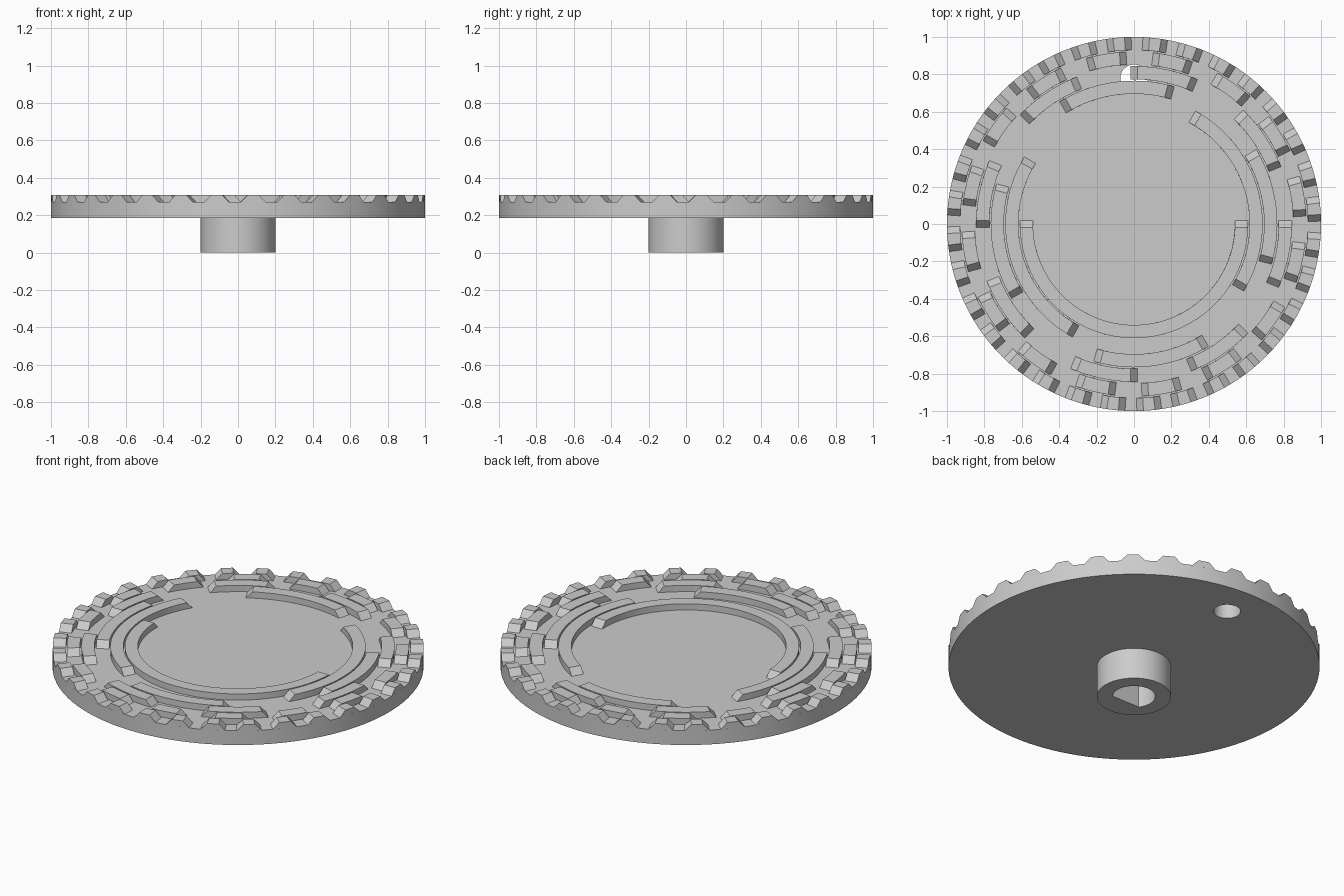
import bpy, bmesh, math

cube = bpy.data.objects.get("Cube")
if cube:
    bpy.data.objects.remove(cube, do_unlink=True)

PLATE_BOTTOM, PLATE_TOP, TOOTH_TOP = 0.185, 0.27, 0.307
TRACKS, INNER, WIDTH, PITCH = 6, 0.54, 0.07, 0.078
RAMP = 0.0175  # half the run of each sloped tooth end

grey = bpy.data.materials.new("plain_grey")
grey.use_nodes = True
grey.diffuse_color = (0.6, 0.6, 0.6, 1)
grey.node_tree.nodes["Principled BSDF"].inputs["Base Color"].default_value = (0.6, 0.6, 0.6, 1)


def finish(name, bm):
    bmesh.ops.recalc_face_normals(bm, faces=bm.faces)
    mesh = bpy.data.meshes.new(name)
    bm.to_mesh(mesh)
    bm.free()
    obj = bpy.data.objects.new(name, mesh)
    bpy.context.collection.objects.link(obj)
    mesh.materials.append(grey)
    return obj


def select(obj):
    bpy.ops.object.select_all(action='DESELECT')
    obj.select_set(True)
    bpy.context.view_layer.objects.active = obj


def smooth(obj):
    select(obj)
    bpy.ops.object.shade_smooth_by_angle(angle=math.radians(25))


def prism(name, outline, z0, z1):
    bm = bmesh.new()
    low = [bm.verts.new((x, y, z0)) for x, y in outline]
    high = [bm.verts.new((x, y, z1)) for x, y in outline]
    bm.faces.new(low)
    bm.faces.new(high)
    for i in range(len(low)):
        j = (i + 1) % len(low)
        bm.faces.new((low[i], low[j], high[j], high[i]))
    return finish(name, bm)


def circle(radius, count, cx=0, cy=0):
    turns = [math.tau * i / count for i in range(count)]
    return [(cx + radius * math.cos(a), cy + radius * math.sin(a)) for a in turns]


def cut(obj, cutter):
    cutter.hide_render = True
    mod = obj.modifiers.new("cut", 'BOOLEAN')
    mod.operation, mod.solver, mod.object = 'DIFFERENCE', 'EXACT', cutter
    select(obj)
    bpy.ops.object.modifier_apply(modifier=mod.name)
    bpy.data.objects.remove(cutter, do_unlink=True)


def add_tooth(bm, r0, r1, start, end):
    """Arc-shaped raised block with a ramp at each end."""
    steps = max(2, round(math.degrees(end - start) / 2.8125))
    rings = []
    for i in range(steps + 1):
        ring = []
        for r, z, side in ((r0, PLATE_TOP, -1), (r1, PLATE_TOP, -1),
                           (r1, TOOTH_TOP, 1), (r0, TOOTH_TOP, 1)):
            shift = side * math.asin(RAMP / r)
            a = start + shift + (end - start - 2 * shift) * i / steps
            ring.append(bm.verts.new((r * math.cos(a), r * math.sin(a), z)))
        rings.append(ring)
    for a, b in zip(rings, rings[1:]):
        for i in range(4):
            j = (i + 1) % 4
            bm.faces.new((a[i], a[j], b[j], b[i]))
    bm.faces.new(rings[0])
    bm.faces.new(rings[-1])


# Round plate with an index hole near the back
plate = prism("plate", circle(1, 128), PLATE_BOTTOM, PLATE_TOP)
cut(plate, prism("index_hole_cutter", circle(0.073, 40, 0, 0.78), 0, 1))
smooth(plate)

# Hub with a D-shaped shaft socket, flat towards the front
hub = prism("hub", circle(0.2, 64), 0, PLATE_BOTTOM)
radius, flat = 0.115, 0.07
first = -math.asin(flat / radius)
sweep = math.pi - 2 * first
angles = [first + sweep * i / 36 for i in range(37)]
socket = [(radius * math.cos(a), radius * math.sin(a)) for a in angles]
cut(hub, prism("socket_cutter", socket, -0.1, 0.3))
smooth(hub)

# Concentric coded tracks: each doubles the number of teeth
for k in range(TRACKS):
    bm = bmesh.new()
    count = 2 ** k
    arc = math.pi / count
    offset = math.radians(160 + 20 * (-0.5) ** k)
    inner = INNER + PITCH * k
    for i in range(count):
        start = offset + 2 * arc * i
        add_tooth(bm, inner, inner + WIDTH, start, start + arc)
    smooth(finish(f"tooth_track_{k + 1}", bm))
